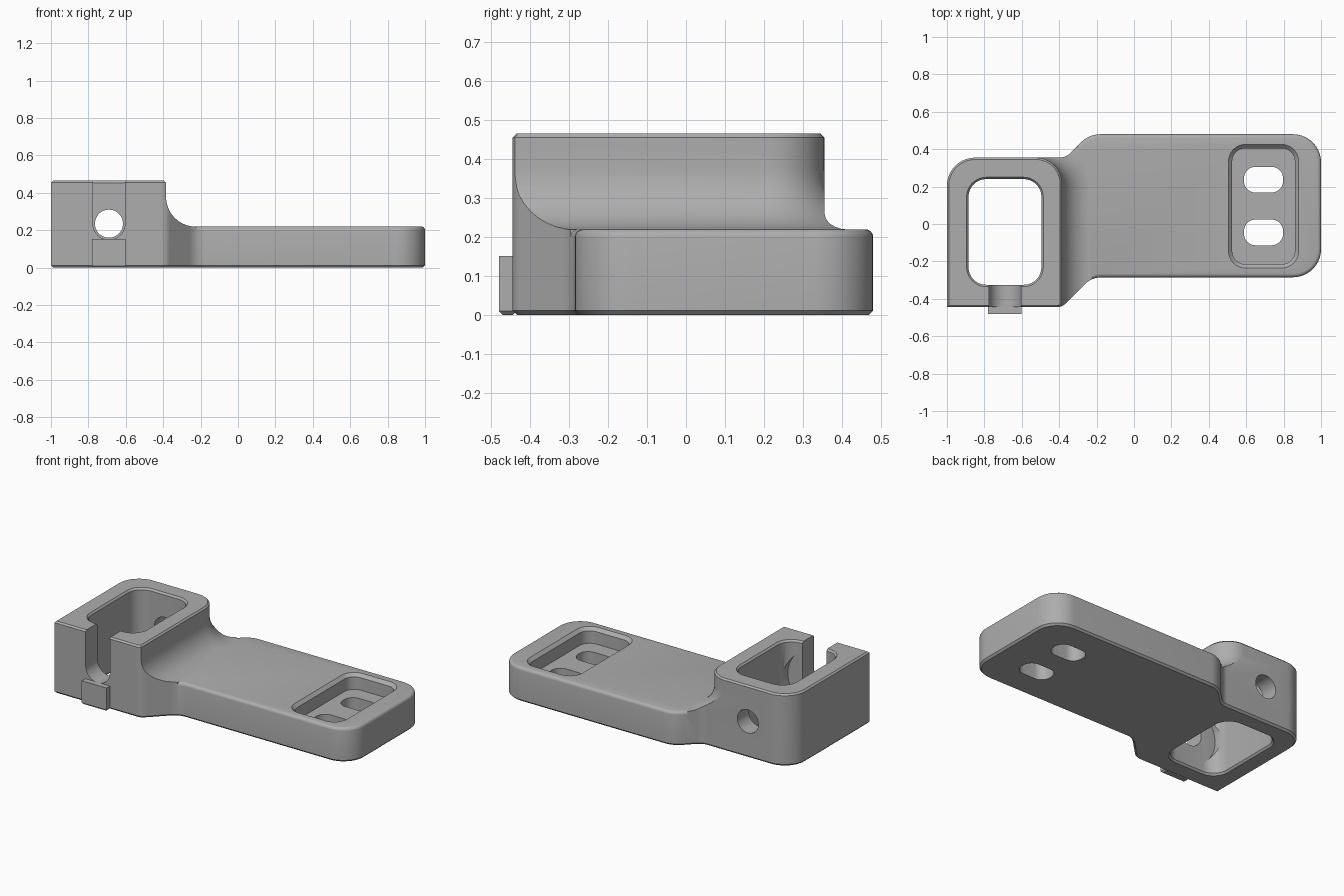
import bpy, bmesh, math
from mathutils import Vector

if "Cube" in bpy.data.objects:
    bpy.data.objects.remove(bpy.data.objects["Cube"])

grey = bpy.data.materials.new("plain grey")
grey.use_nodes = True
COLOUR = (0.42, 0.42, 0.42, 1)
grey.diffuse_color = COLOUR
grey.node_tree.nodes["Principled BSDF"].inputs["Base Color"].default_value = COLOUR


def outline(corners, steps=10):
    """Round each (x, y, radius) corner of a counter-clockwise polygon."""
    pts = []
    n = len(corners)
    for i, (x, y, r) in enumerate(corners):
        p = Vector((x, y))
        if r == 0:
            pts.append(p)
            continue
        a = (Vector(corners[i - 1][:2]) - p).normalized()
        b = (Vector(corners[(i + 1) % n][:2]) - p).normalized()
        half = a.angle(b) / 2
        centre = p + (a + b).normalized() * r / math.sin(half)
        t = r / math.tan(half)
        u, v = p + a * t - centre, p + b * t - centre
        sweep = u.angle(v)
        for k in range(steps + 1):
            f = k / steps
            pts.append(centre + (u * math.sin((1 - f) * sweep)
                                 + v * math.sin(f * sweep)) / math.sin(sweep))
    return pts


def box(x0, x1, y0, y1, r):
    return outline([(x0, y0, r), (x1, y0, r), (x1, y1, r), (x0, y1, r)])


def loft(name, rings):
    """Skin a stack of (points, z) rings and cap both ends."""
    bm = bmesh.new()
    rows = [[bm.verts.new((p.x, p.y, z)) for p in pts] for pts, z in rings]
    n = len(rows[0])
    for lo, hi in zip(rows, rows[1:]):
        for i in range(n):
            j = (i + 1) % n
            bm.faces.new((lo[i], lo[j], hi[j], hi[i]))
    bm.faces.new(rows[0][::-1])
    bm.faces.new(rows[-1])
    return finish(name, bm)


def prism(name, pts, z0, z1, top=0, bottom=0):
    """Extrude an outline, easing its top and bottom rims."""
    ob = loft(name, [(pts, z0), (pts, z1)])
    bm = bmesh.new()
    bm.from_mesh(ob.data)
    for z, size, seg in ((z1, top, 4 if top > 0.015 else 1), (z0, bottom, 1)):
        if size:
            rim = [e for e in bm.edges if all(abs(v.co.z - z) < 1e-5 for v in e.verts)]
            bmesh.ops.bevel(bm, geom=rim, offset=size, segments=seg, profile=0.5,
                            affect='EDGES')
    bm.to_mesh(ob.data)
    bm.free()
    return ob


def finish(name, bm):
    bmesh.ops.recalc_face_normals(bm, faces=bm.faces)
    me = bpy.data.meshes.new(name)
    bm.to_mesh(me)
    bm.free()
    me.materials.append(grey)
    ob = bpy.data.objects.new(name, me)
    bpy.context.collection.objects.link(ob)
    return ob


def rod(name, x, z, r, y0, y1):
    """Cylinder along y."""
    ob = loft(name, [([Vector((r * math.cos(a), r * math.sin(a))) for a in
                       [math.tau * k / 48 for k in range(48)]], h) for h in (-y1, -y0)])
    for v in ob.data.vertices:
        v.co = (x + v.co.x, -v.co.z, z + v.co.y)
    return ob


def combine(target, tool, how):
    """Apply a boolean and discard the tool."""
    tool.hide_render = True
    mod = target.modifiers.new(how, 'BOOLEAN')
    mod.operation, mod.object, mod.solver = how, tool, 'EXACT'
    bpy.context.view_layer.update()
    graph = bpy.context.evaluated_depsgraph_get()
    me = bpy.data.meshes.new_from_object(target.evaluated_get(graph))
    target.modifiers.clear()
    target.data = me
    bpy.data.objects.remove(tool)


TOP, DECK, CX, HOLE_Z = 0.465, 0.22, -0.69, 0.235

# Footprint shared by the low plate and the tall clamp block
footprint = outline([
    (-1, -0.445, 0), (-0.385, -0.445, 0.07), (-0.225, -0.285, 0.12),
    (1, -0.285, 0.15), (1, 0.48, 0.15), (-0.24, 0.48, 0.15),
    (-0.365, 0.355, 0.08), (-1, 0.355, 0.15)])
bracket = prism("bracket", footprint, 0, DECK, top=0.02, bottom=0.012)


# Tall block with a concave fillet flowing down onto the deck
def flare(d):
    x, y = -0.385 + d, 0.355 + d
    return outline([(-1.3, -0.8, 0), (x, -0.8, 0), (x, y, 0.14 + d), (-1.3, y, 0)])


R = 0.16
rings = [(flare(R), 0.1)]
for k in range(11):
    a = math.pi / 2 * k / 10
    rings.append((flare(R - R * math.sin(a)), DECK - 0.001 + R - R * math.cos(a)))
rings += [(flare(0), TOP - 0.01), (flare(-0.01), TOP), (flare(-0.01), TOP + 0.1)]
block = prism("block", footprint, 0, TOP, top=0.01, bottom=0.012)
combine(block, loft("fillet", rings), 'INTERSECT')
combine(bracket, block, 'UNION')

# Clamp opening, eased at both ends
wide, tight = box(-0.895, -0.485, -0.335, 0.25, 0.105), box(-0.885, -0.495, -0.325, 0.24, 0.095)
combine(bracket, loft("opening", [(wide, -0.1), (wide, 0), (tight, 0.012),
                                  (tight, TOP - 0.012), (wide, TOP), (wide, 0.6)]), 'DIFFERENCE')

# Round relief inside the front wall, back bolt hole and front U slot
combine(bracket, rod("relief", CX, HOLE_Z, 0.19, -0.324, -0.1), 'DIFFERENCE')
combine(bracket, rod("bolt_hole", CX, HOLE_Z, 0.075, 0.1, 0.6), 'DIFFERENCE')
combine(bracket, rod("slot_round", CX, HOLE_Z, 0.086, -0.6, -0.2), 'DIFFERENCE')
combine(bracket, prism("slot_top", box(CX - 0.086, CX + 0.086, -0.6, -0.2, 0),
                       HOLE_Z, 0.7), 'DIFFERENCE')

# Deck recess with chamfered rim
rim, wall = box(0.505, 0.88, -0.235, 0.425, 0.09), box(0.525, 0.86, -0.215, 0.405, 0.07)
combine(bracket, loft("recess", [(wall, 0.12), (wall, DECK - 0.02), (rim, DECK),
                                 (rim, 0.4)]), 'DIFFERENCE')

# Two mounting slots through the recess floor
for y in (-0.045, 0.237):
    combine(bracket, prism("mount_slot", box(0.588, 0.797, y - 0.069, y + 0.069, 0.062),
                           -0.1, 0.3), 'DIFFERENCE')

# Small tab below the front slot
tab = prism("front_tab", box(CX - 0.09, CX + 0.088, -0.48, -0.435, 0), 0, 0.152, bottom=0.01)

for ob in (bracket, tab):
    bpy.ops.object.select_all(action='DESELECT')
    ob.select_set(True)
    bpy.context.view_layer.objects.active = ob
    bpy.ops.object.shade_smooth_by_angle(angle=math.radians(30))
